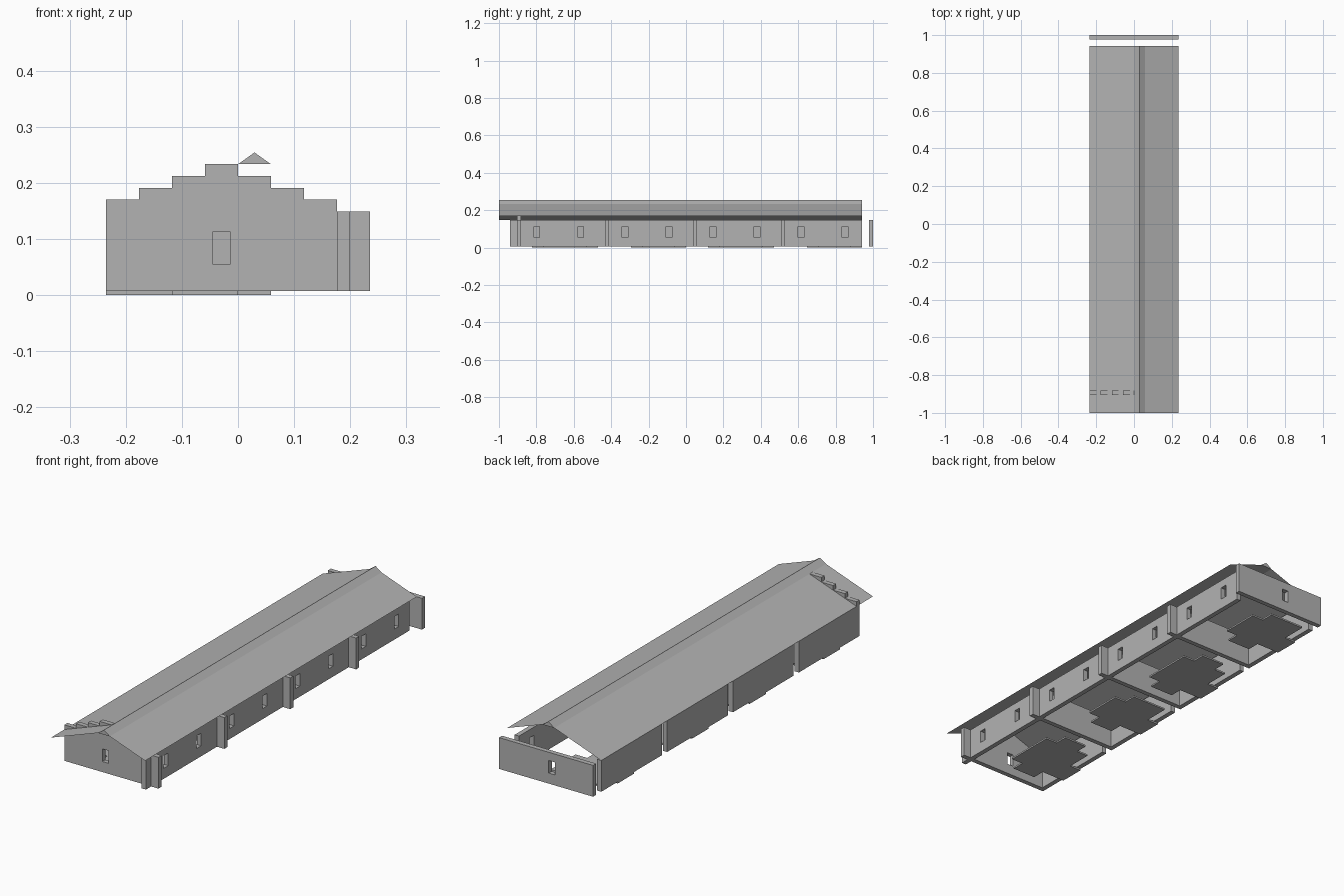
import bpy
import bmesh

if "Cube" in bpy.data.objects:
    bpy.data.objects.remove(bpy.data.objects["Cube"])

U = 1 / 17            # planning module
T = 0.022             # wall thickness
BASE, TOP = 0.0075, 0.149
BAY = 8 * U
HALF = 4 * U

grey = bpy.data.materials.new("plain_grey")
grey.use_nodes = True
grey.diffuse_color = (0.45, 0.45, 0.45, 1)
grey.node_tree.nodes["Principled BSDF"].inputs["Base Color"].default_value = grey.diffuse_color


def finish(name, bm):
    bmesh.ops.recalc_face_normals(bm, faces=bm.faces[:])
    mesh = bpy.data.meshes.new(name)
    bm.to_mesh(mesh)
    bm.free()
    mesh.materials.append(grey)
    obj = bpy.data.objects.new(name, mesh)
    bpy.context.collection.objects.link(obj)
    return obj


def prism(name, outline, axis, start, end):
    """Extrude a flat outline along x, y or z."""
    def place(a, b, d):
        return {"x": (d, a, b), "y": (a, d, b), "z": (a, b, d)}[axis]
    bm = bmesh.new()
    face = bm.faces.new([bm.verts.new(place(a, b, start)) for a, b in outline])
    new = bmesh.ops.extrude_face_region(bm, geom=[face])["geom"]
    move = place(0, 0, end - start)
    bmesh.ops.translate(bm, vec=move, verts=[v for v in new if isinstance(v, bmesh.types.BMVert)])
    return finish(name, bm)


def box(name, x0, x1, y0, y1, z0, z1):
    return prism(name, [(x0, y0), (x1, y0), (x1, y1), (x0, y1)], "z", z0, z1)


def cut(wall, cutter):
    mod = wall.modifiers.new("window", "BOOLEAN")
    mod.operation, mod.solver, mod.object = "DIFFERENCE", "EXACT", cutter
    bpy.context.view_layer.objects.active = wall
    bpy.ops.object.modifier_apply(modifier=mod.name)
    bpy.data.objects.remove(cutter)


def end_window(wall, y):
    cut(wall, box("window_cutter", -U / 2 - 0.016, -U / 2 + 0.016, y - 0.05, y + 0.05, 0.055, 0.112))


# Cross walls, with the piers that project past the window side
cross = [1 - T - BAY * i for i in range(4, -1, -1)]
for i, y in enumerate(cross[1:4]):
    box(f"partition_{i + 1}", -HALF, HALF, y, y + T, BASE, TOP)
back = box("back_wall", -HALF, HALF, cross[4], 1, BASE, TOP)
end_window(back, 1)

# Stepped front gable
outline = [(-HALF, BASE)]
for i in range(7):
    z = 0.17 + 0.021 * (3 - abs(i - 3))
    outline += [(-HALF + i * U, z), (-HALF + (i + 1) * U, z)]
outline.append((3 * U, BASE))
gable = prism("front_gable", outline, "y", cross[0], cross[0] + T)
end_window(gable, cross[0])
box("front_pier", 3 * U, HALF, cross[0], cross[0] + T, BASE, TOP)

# Window wall
long_wall = box("window_wall", 3 * U, 3 * U + T, -16 * U, 16 * U, BASE, TOP)
for i in range(8):
    y = -0.798 + 4 * U * i
    cut(long_wall, box("window_cutter", 2 * U, 5 * U, y - 0.016, y + 0.016, 0.055, 0.112))

# Blank wall in four bays, with a slot before each partition
for i in range(4):
    box(f"blank_wall_{i + 1}", -HALF, -HALF + T, cross[i], -BAY * (1 - i), BASE, TOP)

# Patchy floor slabs: rows run from the window side to the blank side
wide = [(1, 5), (0, 6), (0, 6), (1, 5), (1, 3)]
narrow = [(1, 4), (0, 5), (0, 5), (1, 5), (1, 3)]
for i, (start, rows) in enumerate([(-14, wide), (-5, narrow), (2, wide), (11, narrow)]):
    near, far = [], []
    for r, (a, b) in enumerate(rows):
        for x in ((1 - r) * U, -r * U):
            near.append((x, (start + a) * U))
            far.append((x, (start + b) * U))
    prism(f"floor_slab_{i + 1}", near + far[::-1], "z", 0, BASE)


# Thin roof slopes and solid ridge
def slope(name, x0, z0, x1, z1):
    bm = bmesh.new()
    bm.faces.new([bm.verts.new(p) for p in
                  ((x0, -1, z0), (x1, -1, z1), (x1, 16 * U, z1), (x0, 16 * U, z0))])
    if bm.faces[:][0].normal.z < 0:
        bmesh.ops.reverse_faces(bm, faces=bm.faces[:])
    return finish(name, bm)


slope("roof_right", -HALF, TOP, 0, 0.233)
slope("roof_left", U, 0.233, HALF, 0.17)
prism("roof_ridge", [(0, 0.233), (U, 0.233), (U / 2, 0.254)], "y", -1, 16 * U)
